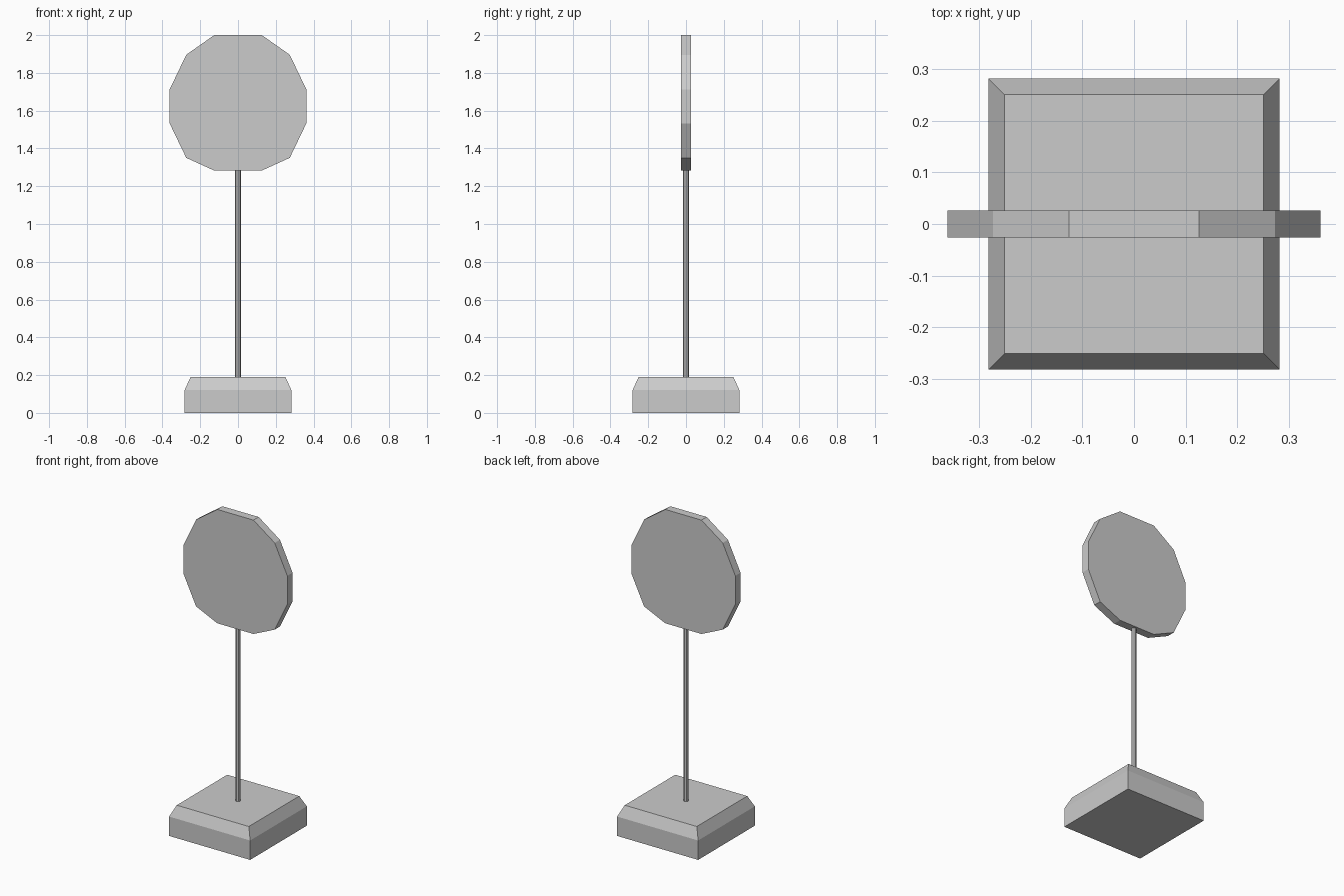
import bpy
import bmesh

if "Cube" in bpy.data.objects:
    bpy.data.objects.remove(bpy.data.objects["Cube"])


def finish(name, bm):
    bmesh.ops.recalc_face_normals(bm, faces=bm.faces)
    mesh = bpy.data.meshes.new(name)
    bm.to_mesh(mesh)
    bm.free()
    obj = bpy.data.objects.new(name, mesh)
    bpy.context.collection.objects.link(obj)
    return obj


def loft(name, rings):
    """Solid through matching vertex rings, capped at both ends."""
    bm = bmesh.new()
    loops = [[bm.verts.new(p) for p in ring] for ring in rings]
    for a, b in zip(loops, loops[1:]):
        for i in range(len(a)):
            j = (i + 1) % len(a)
            bm.faces.new((a[i], a[j], b[j], b[i]))
    bm.faces.new(loops[0])
    bm.faces.new(loops[-1])
    return finish(name, bm)


def square(r, z):
    return [(-r, -r, z), (r, -r, z), (r, r, z), (-r, r, z)]


# Square base with sloped shoulders
loft("base", [square(0.282, 0), square(0.282, 0.122), square(0.251, 0.19)])

# Thin pole
bpy.ops.mesh.primitive_cylinder_add(vertices=8, radius=0.015, depth=1.11,
                                    location=(0, 0, 0.735))
bpy.context.object.name = "pole"

# Twelve-sided sign plate, outline mirrored left to right
half = [(0.126, 1.283), (0.274, 1.35), (0.362, 1.533),
        (0.362, 1.712), (0.274, 1.896), (0.126, 2.0)]
outline = half + [(-x, z) for x, z in reversed(half)]
loft("sign_plate", [[(x, y, z) for x, z in outline] for y in (-0.026, 0.026)])
